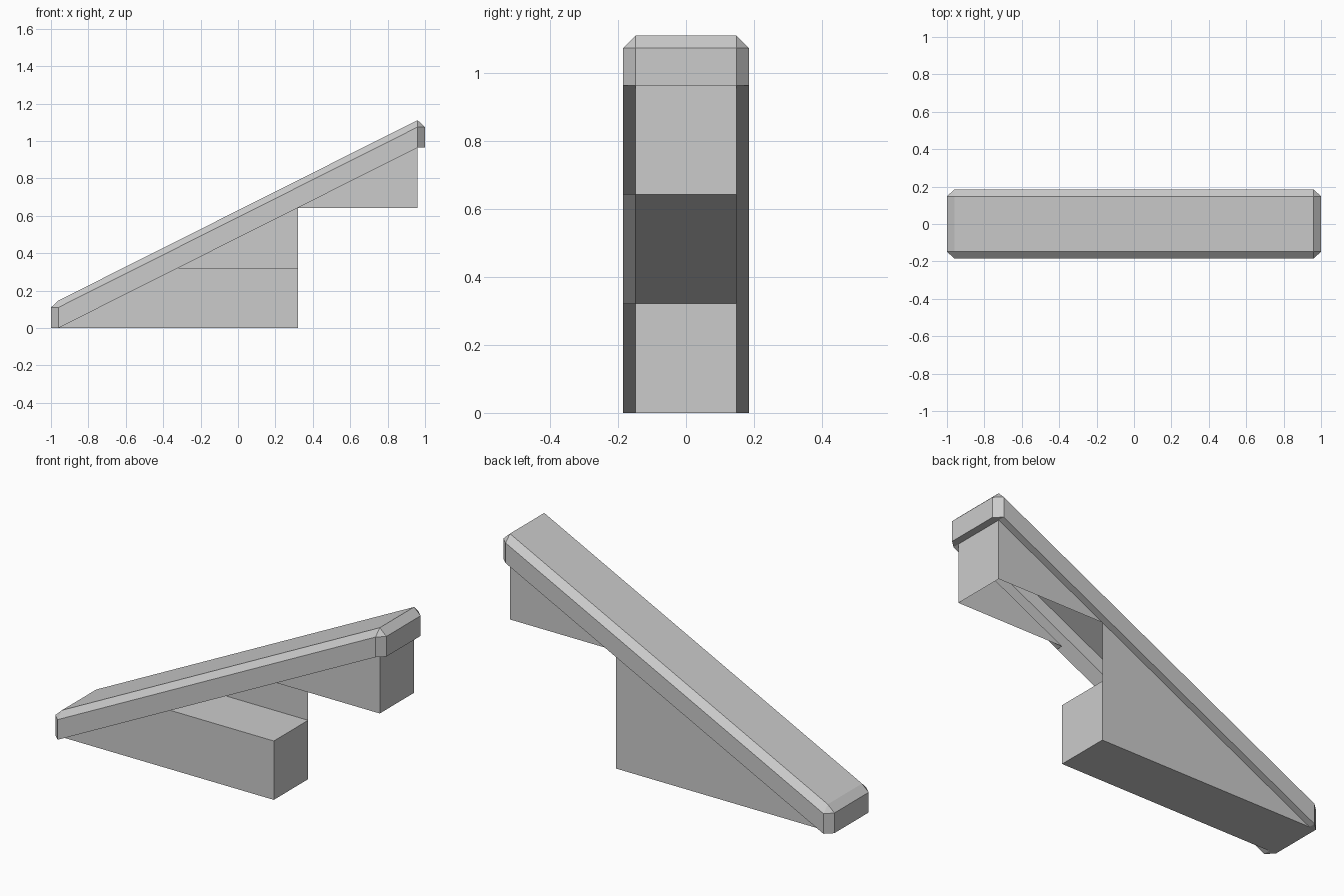
import bpy
from mathutils import Vector

if "Cube" in bpy.data.objects:
    bpy.data.objects.remove(bpy.data.objects["Cube"])

XI, XO = 0.96, 1.0          # inner / outer half length
YI, YO = 0.148, 0.185       # inner / outer half width
SLOPE = 0.5022


def under(x):
    """Height of the cap's lower edge; the end lips stay level."""
    return SLOPE * (max(-XI, min(XI, x)) + XI)


def build(name, faces):
    """Make an object from (points, outward direction) faces."""
    verts, index, polys = [], {}, []
    for pts, out in faces:
        normal = sum(((Vector(a) - Vector(pts[0])).cross(Vector(b) - Vector(pts[0]))
                      for a, b in zip(pts[1:], pts[2:])), Vector())
        if normal.dot(Vector(out)) < 0:
            pts = pts[::-1]
        poly = []
        for p in pts:
            key = tuple(round(c, 5) for c in p)
            if key not in index:
                index[key] = len(verts)
                verts.append(key)
            poly.append(index[key])
        polys.append(poly)
    mesh = bpy.data.meshes.new(name)
    mesh.from_pydata(verts, [], polys)
    mesh.update()
    obj = bpy.data.objects.new(name, mesh)
    bpy.context.collection.objects.link(obj)
    return obj


# Sloping cap: chamfered octagon rim, bevelled to a flat top, hollow below
outline = [(-XI, -YO), (XI, -YO), (XO, -YI), (XO, YI),
           (XI, YO), (-XI, YO), (-XO, YI), (-XO, -YI)]
RIM, TOP = 0.11, 0.147


def ring(x, y, h):
    return (x, y, under(x) + h)


def inner(x, y):
    return ring(max(-XI, min(XI, x)), max(-YI, min(YI, y)), TOP)


cap = []
for i, (a, b) in enumerate(zip(outline, outline[1:] + outline[:1])):
    out = Vector((a[0] + b[0], a[1] + b[1], 0))
    if i % 2 == 0:
        out = Vector((0, out.y, 0)) if abs(out.y) > 0.3 else Vector((out.x, 0, 0))
    cap.append(([ring(*a, 0), ring(*b, 0), ring(*b, RIM), ring(*a, RIM)], out))
    top = [ring(*a, RIM), ring(*b, RIM), inner(*b)]
    if inner(*a) != inner(*b):
        top.append(inner(*a))
    cap.append((top, (0, 0, 1)))
cap.append(([inner(x, y) for x, y in ((-1, -1), (1, -1), (1, 1), (-1, 1))], (0, 0, 1)))

# Underside of the overhang: side strips (front one is interrupted) and end lips
DOWN = (0, 0, -1)
for x0, x1, s in ((-XI, -0.32, -1), (0.32, XI, -1), (-XI, XI, 1)):
    cap.append(([ring(x0, s * YI, 0), ring(x1, s * YI, 0),
                 ring(x1, s * YO, 0), ring(x0, s * YO, 0)], DOWN))
for s in (-1, 1):
    cap.append(([ring(s * XI, -YO, 0), ring(s * XO, -YI, 0), ring(s * XO, YI, 0),
                 ring(s * XI, YO, 0), ring(s * XI, YI, 0), ring(s * XI, -YI, 0)], DOWN))
build("sloping_cap", cap)

LOW, MID = under(-0.32), under(0.32)


def wall(profile, y):
    return ([(x, y, z) for x, z in profile], (0, y, 0))


def span(a, b, out):
    """Face across the full width between two profile points."""
    return ([(a[0], -YI, a[1]), (b[0], -YI, b[1]),
             (b[0], YI, b[1]), (a[0], YI, a[1])], out)


# Lower block: stepped front, full-height back wall
build("lower_block", [
    wall([(-XI, 0), (0.32, 0), (0.32, LOW), (-0.32, LOW)], -YI),
    wall([(-XI, 0), (0.32, 0), (0.32, MID)], YI),
    span((-XI, 0), (0.32, 0), DOWN),
    span((0.32, 0), (0.32, LOW), (1, 0, 0)),
    span((-0.32, LOW), (0.32, LOW), (0, 0, 1)),
])

# Upper block: two triangular cheeks and an end wall, open underneath
cheek = [(0.32, MID), (XI, MID), (XI, under(XI))]
build("upper_block", [
    wall(cheek, -YI),
    wall(cheek, YI),
    span((XI, MID), (XI, under(XI)), (1, 0, 0)),
])
